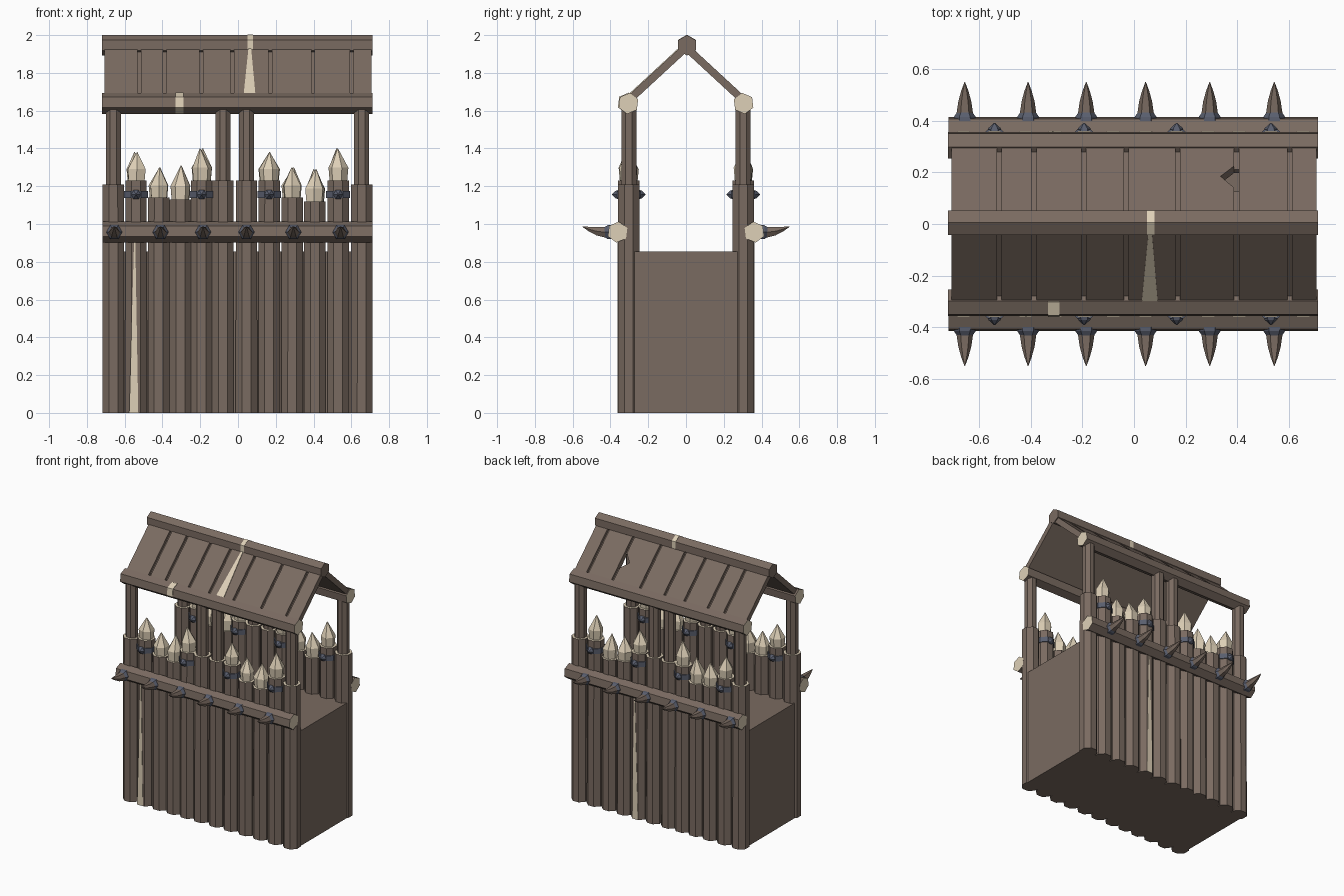
import bpy, bmesh, math, random
from mathutils import Vector

if "Cube" in bpy.data.objects:
    bpy.data.objects.remove(bpy.data.objects["Cube"])

random.seed(4)


def material(name, rgb):
    m = bpy.data.materials.new(name)
    m.diffuse_color = (*rgb, 1)
    m.use_nodes = True
    m.node_tree.nodes["Principled BSDF"].inputs["Base Color"].default_value = m.diffuse_color
    return m


WOOD = material("brown_wood", (0.195, 0.147, 0.119))
CREAM = material("cut_wood_cream", (0.73, 0.63, 0.474))
STEEL = material("blue_grey_steel", (0.10, 0.112, 0.155))


def finish(name, bm, mats):
    bmesh.ops.recalc_face_normals(bm, faces=bm.faces)
    me = bpy.data.meshes.new(name)
    bm.to_mesh(me)
    bm.free()
    for m in mats:
        me.materials.append(m)
    ob = bpy.data.objects.new(name, me)
    bpy.context.collection.objects.link(ob)
    return ob


def loft(name, axis, stations, n, mat, start=None, end=None, turn=0.0, jitter=0.0):
    """Tube through (centre, radius) stations; end caps may have their own material."""
    bm = bmesh.new()
    rings = []
    wob = [1 + random.uniform(-jitter, jitter) for _ in range(n)]
    for c, r in stations:
        ring = []
        for i in range(n):
            a = turn + 2 * math.pi * i / n
            u, v = r * wob[i] * math.cos(a), r * wob[i] * math.sin(a)
            off = {"X": (0, u, v), "Y": (u, 0, v), "Z": (u, v, 0)}[axis]
            ring.append(bm.verts.new(Vector(c) + Vector(off)))
        rings.append(ring)
    for a, b in zip(rings, rings[1:]):
        for i in range(n):
            j = (i + 1) % n
            bm.faces.new((a[i], a[j], b[j], b[i]))
    bm.faces.new(rings[0]).material_index = 1
    bm.faces.new(rings[-1]).material_index = 2
    return finish(name, bm, [mat, start or mat, end or mat])


def slab(name, pts, depth, mat):
    """Flat outline pushed along a depth vector."""
    bm = bmesh.new()
    f = bm.faces.new([bm.verts.new(p) for p in pts])
    ext = bmesh.ops.extrude_face_region(bm, geom=[f])["geom"]
    bmesh.ops.translate(bm, vec=depth, verts=[e for e in ext if isinstance(e, bmesh.types.BMVert)])
    return finish(name, bm, [mat])


OCT = math.pi / 8
HEX = math.pi / 6

# solid core with the walkway on top
slab("core_walkway", [(-0.705, -0.305, 0), (0.705, -0.305, 0), (0.705, 0.305, 0), (-0.705, 0.305, 0)],
     Vector((0, 0, 0.855)), WOOD)

# x, log top, tip height (0 = carries a roof post)
LOGS = [(-0.66, 1.21, 0), (-0.54, 1.23, 1.38), (-0.42, 1.14, 1.30), (-0.305, 1.13, 1.31),
        (-0.193, 1.23, 1.40), (-0.08, 1.23, 0), (0.045, 1.23, 0), (0.165, 1.23, 1.38),
        (0.287, 1.14, 1.30), (0.407, 1.12, 1.29), (0.53, 1.23, 1.40), (0.655, 1.21, 0)]
SPIKES = [-0.655, -0.41, -0.185, 0.045, 0.293, 0.543]
GAPS = [-0.715, -0.522, -0.387, -0.195, -0.03, 0.17, 0.397, 0.603, 0.715]

for s, side in ((-1, "front"), (1, "back")):
    Y = s * 0.303

    # palisade logs
    for x, top, tip in LOGS:
        loft(side + "_log", "Z", [((x, Y, 0), 0.062), ((x, Y, top), 0.061)], 8, WOOD,
             end=CREAM, turn=OCT)
        if not tip:
            loft(side + "_roof_post", "Z", [((x, Y, top - 0.05), 0.043), ((x, Y, 1.63), 0.043)],
                 8, WOOD, turn=OCT)
            continue
        # sharpened stake tip
        h = tip - top
        dx, dy = random.uniform(-0.008, 0.008), random.uniform(-0.008, 0.008)
        loft(side + "_stake_tip", "Z",
             [((x, Y, top - 0.01), 0.046), ((x, Y, top + h * 0.4), 0.053),
              ((x + dx, Y + dy, tip), 0.002)], 6, CREAM, turn=random.uniform(0, 1), jitter=0.08)
        # iron band with pointed studs on the tall stakes
        if top > 1.2:
            loft(side + "_iron_band", "Z", [((x, Y, 1.137), 0.068), ((x, Y, 1.175), 0.068)],
                 8, STEEL, turn=OCT)
            for d in (-1, 1):
                loft(side + "_band_stud", "Y",
                     [((x, Y + d * 0.055, 1.156), 0.028), ((x, Y + d * 0.068, 1.156), 0.024),
                      ((x, Y + d * 0.088, 1.156), 0.002)], 6, STEEL)

    # spiked cross beam
    yb = s * 0.362
    loft(side + "_cross_beam", "X", [((-0.718, yb, 0.957), 0.056), ((0.712, yb, 0.957), 0.056)],
         6, WOOD, CREAM, CREAM, turn=HEX + s * 0.12)
    for x in SPIKES:
        loft(side + "_spike_collar", "Y",
             [((x, s * 0.385, 0.957), 0.044), ((x, s * 0.415, 0.957), 0.042),
              ((x, s * 0.432, 0.957), 0.030)], 6, STEEL)
        loft(side + "_spike", "Y",
             [((x, s * 0.42, 0.955), 0.033), ((x, s * 0.475, 0.962), 0.025),
              ((x, s * 0.515, 0.973), 0.014), ((x, s * 0.55, 0.987), 0.001)], 6, WOOD)

    # eave beam
    loft(side + "_eave_beam", "X", [((-0.72, s * 0.305, 1.638), 0.056), ((0.712, s * 0.305, 1.638), 0.056)],
         6, WOOD, CREAM, CREAM, turn=HEX + s * 0.12)

    # roof planks, with thinner strips under the gaps
    def on_roof(x, y, lift=0.0):
        return Vector((x, s * (y + 0.678 * lift), 1.69 + (0.295 - y) * 0.923 + 0.735 * lift))

    inward = Vector((0, -s * 0.678, -0.735))
    for x0, x1 in zip(GAPS, GAPS[1:]):
        a, b = x0 + 0.009, x1 - 0.009
        outline = [(a, 0.315), (b, 0.315), (b, 0.02), (a, 0.02)]
        if s > 0 and abs(x1 - 0.397) < 0.001:
            # broken notch in one back plank
            outline[2:2] = [(x1, 0.315), (x1, 0.225), (0.335, 0.185), (x1, 0.14), (x1, 0.13), (b, 0.13)]
            outline = [p if p[0] != x1 else (b, p[1]) for p in outline]
            outline = [p for i, p in enumerate(outline) if p not in outline[:i]]
        slab(side + "_roof_plank", [on_roof(*p) for p in outline], inward * 0.04, WOOD)
    for x in GAPS[1:-1]:
        spans = [(0.315, 0.02)]
        if s > 0 and x == 0.397:
            spans = [(0.315, 0.225), (0.14, 0.02)]
        for y0, y1 in spans:
            slab(side + "_roof_gap_strip",
                 [on_roof(x - 0.009, y0, -0.02), on_roof(x + 0.009, y0, -0.02),
                  on_roof(x + 0.009, y1, -0.02), on_roof(x - 0.009, y1, -0.02)], inward * 0.02, WOOD)

    # split running up one log
    cx = -0.552 if s < 0 else 0.165
    yc = s * 0.3585
    slab(side + "_log_split", [(cx - 0.024, yc, 0), (cx + 0.024, yc, 0),
                               (cx + 0.008, yc, 0.92), (cx + 0.002, yc, 0.92)],
         Vector((0, s * 0.004, 0)), CREAM)

    # split in a front roof plank
    if s < 0:
        slab("roof_split", [on_roof(0.03, 0.30), on_roof(0.092, 0.30),
                            on_roof(0.07, 0.04), on_roof(0.055, 0.04)], inward * -0.004, CREAM)

# ridge beam and its notch
loft("ridge_beam", "X", [((-0.72, 0.005, 1.946), 0.054), ((0.712, 0.005, 1.946), 0.054)], 6, WOOD, turn=HEX)
loft("ridge_notch", "X", [((0.05, 0.005, 1.947), 0.055), ((0.08, 0.005, 1.947), 0.055)], 6, CREAM, turn=HEX)

# chipped patch on the front eave beam
loft("eave_chip", "X", [((-0.332, -0.309, 1.640), 0.056), ((-0.288, -0.309, 1.640), 0.056)],
     6, CREAM, turn=HEX - 0.12)
